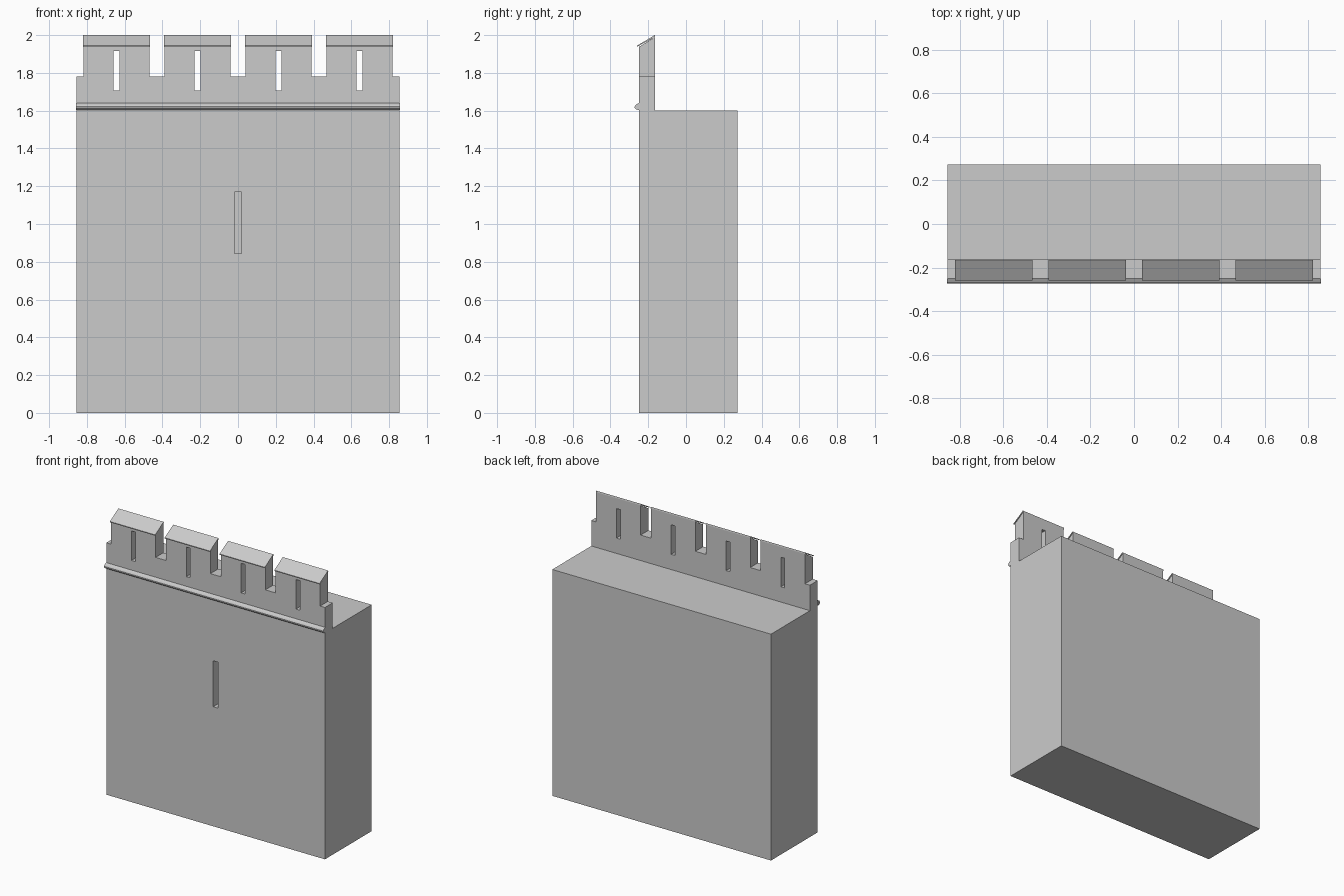
import bpy
import bmesh
from mathutils import Vector

cube = bpy.data.objects.get("Cube")
if cube:
    bpy.data.objects.remove(cube, do_unlink=True)

HALF, FRONT, BACK = 0.855, -0.25, 0.272
WALK, SILL, TOP = 1.6, 1.78, 1.99
PARAPET_BACK = -0.163
MERLONS = [-0.643, -0.2145, 0.2145, 0.643]
MERLON_HALF = 0.174

stone = bpy.data.materials.new("grey stone")
stone.use_nodes = True
colour = (0.6, 0.6, 0.6, 1)
stone.diffuse_color = colour
stone.node_tree.nodes["Principled BSDF"].inputs["Base Color"].default_value = colour


def extrude(name, points, offset):
    """Prism made by sweeping a closed outline along an offset."""
    bm = bmesh.new()
    face = bm.faces.new([bm.verts.new(p) for p in points])
    moved = bmesh.ops.extrude_face_region(bm, geom=[face])["geom"]
    verts = [v for v in moved if isinstance(v, bmesh.types.BMVert)]
    bmesh.ops.translate(bm, verts=verts, vec=Vector(offset))
    bmesh.ops.recalc_face_normals(bm, faces=bm.faces)
    mesh = bpy.data.meshes.new(name)
    bm.to_mesh(mesh)
    bm.free()
    mesh.materials.append(stone)
    obj = bpy.data.objects.new(name, mesh)
    bpy.context.collection.objects.link(obj)
    return obj


def box(name, x0, x1, y0, y1, z0, z1):
    base = [(x0, y0, z0), (x1, y0, z0), (x1, y1, z0), (x0, y1, z0)]
    return extrude(name, base, (0, 0, z1 - z0))


def cut(target, cutter):
    """Subtract a box, then hide the cutter."""
    mod = target.modifiers.new("slit", "BOOLEAN")
    mod.operation = "DIFFERENCE"
    mod.solver = "EXACT"
    mod.object = cutter
    cutter.hide_render = True
    cutter.hide_viewport = True
    cutter.display_type = "WIRE"


# Main wall block with a blind arrow slit
wall = box("wall", -HALF, HALF, FRONT, BACK, 0, WALK)
cut(wall, box("wall_slit_cutter", -0.019, 0.019, FRONT - 0.1, FRONT + 0.1, 0.845, 1.17))

# Crenellated parapet, swept from its front outline
outline = [(-HALF, WALK), (-HALF, SILL)]
for x in MERLONS:
    left, right = x - MERLON_HALF, x + MERLON_HALF
    outline += [(left, SILL), (left, TOP), (right, TOP), (right, SILL)]
outline += [(HALF, SILL), (HALF, WALK)]
parapet = extrude("parapet", [(x, FRONT, z) for x, z in outline],
                  (0, PARAPET_BACK - FRONT, 0))

# Slope the merlon tops down towards the front
for v in parapet.data.vertices:
    if v.co.z > SILL + 0.1 and v.co.y < FRONT + 0.01:
        v.co.z = 1.937

# Arrow slits and sloped coping slabs on the merlons
cap_profile = [(-0.26, 1.938), (-0.26, 1.944), (-0.165, 2.0), (-0.163, 1.99)]
for i, x in enumerate(MERLONS, 1):
    cut(parapet, box(f"merlon_slit_cutter_{i}", x - 0.015, x + 0.015,
                     FRONT - 0.1, PARAPET_BACK + 0.1, 1.708, 1.917))
    half = MERLON_HALF + 0.003
    extrude(f"coping_{i}", [(x - half, y, z) for y, z in cap_profile], (2 * half, 0, 0))

# String course along the foot of the parapet
trim = [(FRONT, 1.64), (-0.265, 1.632), (-0.272, 1.622), (-0.272, 1.614),
        (-0.265, 1.607), (FRONT, 1.603)]
extrude("string_course", [(-HALF - 0.002, y, z) for y, z in trim], (2 * HALF + 0.004, 0, 0))
